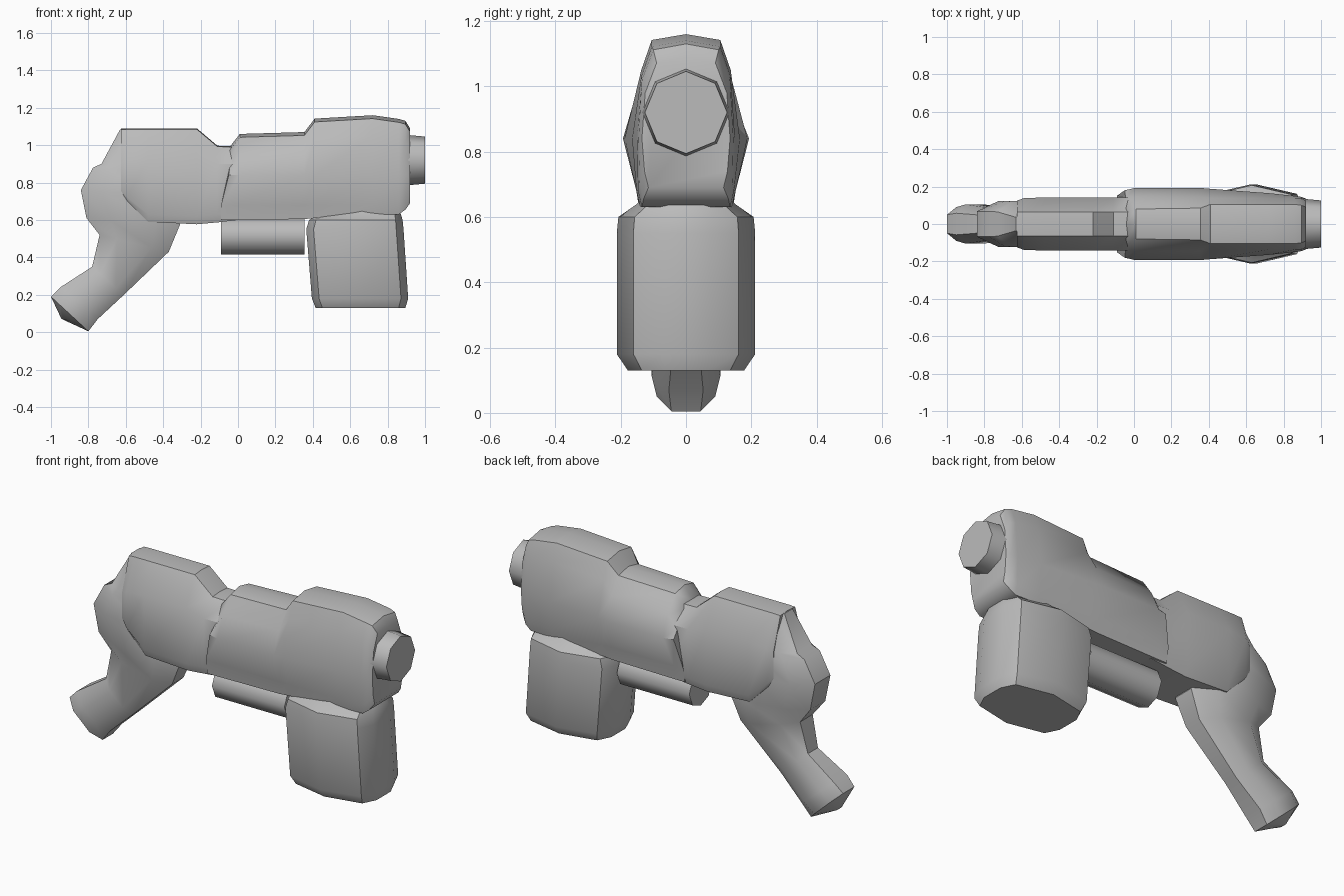
import bpy, bmesh, math
from mathutils import Vector

grey = bpy.data.materials.new("plain grey")
grey.diffuse_color = (0.5, 0.5, 0.5, 1)


def loft(name, rings, angle=38):
    """Skin a list of closed rings and cap both ends."""
    bm = bmesh.new()
    vs = [[bm.verts.new(p) for p in r] for r in rings]
    n = len(rings[0])
    for a, b in zip(vs, vs[1:]):
        for i in range(n):
            j = (i + 1) % n
            bm.faces.new((a[i], a[j], b[j], b[i]))
    bm.faces.new(vs[0])
    bm.faces.new(vs[-1])
    bmesh.ops.recalc_face_normals(bm, faces=bm.faces)
    me = bpy.data.meshes.new(name)
    bm.to_mesh(me)
    bm.free()
    me.materials.append(grey)
    me.polygons.foreach_set("use_smooth", [True] * len(me.polygons))
    me.set_sharp_from_angle(angle=math.radians(angle))
    ob = bpy.data.objects.new(name, me)
    bpy.context.collection.objects.link(ob)
    return ob


def mirror(half):
    """Half section (x, y, z), top to bottom, mirrored over y = 0."""
    return half + [(x, -y, z) for x, y, z in reversed(half) if y > 0]


# Front body: x, top z, bottom z, top / shoulder / middle / bottom half widths
def body_ring(x, zt, zb, tw, sw, mw, bw, low=0.0):
    zl = max(0.68, zb + 0.05)
    return mirror([(x, 0, zt), (x, tw, zt - 0.018), (x, sw, zt - 0.11),
                   (x - low * 0.1, mw, 0.84), (x - low, bw + 0.012, zl),
                   (x - low, bw, zb)])


loft("front_body", [body_ring(*s) for s in [
    (-0.045, 0.99, 0.60, 0.08, 0.14, 0.18, 0.14, 0.045),
    (0.01, 1.06, 0.60, 0.08, 0.145, 0.193, 0.14, 0.04),
    (0.355, 1.07, 0.605, 0.085, 0.145, 0.193, 0.14),
    (0.41, 1.142, 0.61, 0.105, 0.137, 0.188, 0.14),
    (0.72, 1.16, 0.63, 0.105, 0.137, 0.165, 0.14),
    (0.86, 1.14, 0.63, 0.105, 0.137, 0.15, 0.135),
    (0.895, 1.13, 0.655, 0.10, 0.135, 0.145, 0.13),
    (0.92, 1.09, 0.69, 0.09, 0.125, 0.135, 0.115)]])


# Rear body: slab with sloping roof shoulders
def rear_ring(x, zt, zs, zl, zb, w, tw=0.065):
    return mirror([(x, 0, zt), (x, tw, zt - 0.005), (x, w, zs),
                   (x, w, zl), (x, w - 0.015, zb), (x, 0, zb)])


loft("rear_body", [rear_ring(*s) for s in [
    (-0.625, 1.088, 0.90, 0.76, 0.735, 0.125),
    (-0.59, 1.09, 0.92, 0.72, 0.70, 0.138),
    (-0.48, 1.09, 0.93, 0.63, 0.59, 0.142),
    (-0.22, 1.09, 0.93, 0.62, 0.577, 0.142),
    (-0.11, 0.997, 0.90, 0.63, 0.587, 0.142),
    (0.0, 0.995, 0.90, 0.64, 0.60, 0.142)]])


# Handle: back point, front point and half width of each slanted ring
def grip_ring(bx, bz, fx, fz, w):
    b, f = Vector((bx, 0, bz)), Vector((fx, 0, fz))
    c, d = (b + f) / 2, (f - b) / 2
    shape = [(-1, .55), (-.5, 1), (.5, 1), (1, .5),
             (1, -.5), (.5, -1), (-.5, -1), (-1, -.55)]
    return [c + d * u + Vector((0, w * v, 0)) for u, v in shape]


loft("handle", [grip_ring(*s) for s in [
    (-0.945, 0.073, -0.935, 0.067, 0.02),
    (-1.0, 0.19, -0.80, 0.005, 0.09),
    (-0.95, 0.24, -0.75, 0.07, 0.105),
    (-0.78, 0.35, -0.61, 0.20, 0.08),
    (-0.74, 0.52, -0.37, 0.43, 0.10),
    (-0.81, 0.61, -0.31, 0.575, 0.12),
    (-0.84, 0.76, -0.38, 0.72, 0.123),
    (-0.775, 0.88, -0.42, 0.85, 0.123),
    (-0.73, 0.90, -0.44, 0.92, 0.118),
    (-0.63, 1.085, -0.47, 1.08, 0.065)]])


# Canister under the front: z, back x, front x, half width
def can_ring(z, x0, x1, w):
    c, r = (x0 + x1) / 2, (x1 - x0) / 2
    shape = [(1, .35), (.85, .76), (0, 1), (-.85, .76), (-1, .35),
             (-1, -.35), (-.85, -.76), (0, -1), (.85, -.76), (1, -.35)]
    return [(c + r * u, w * v, z) for u, v in shape]


loft("canister", [can_ring(*s) for s in [
    (0.13, 0.415, 0.895, 0.178), (0.18, 0.395, 0.91, 0.212),
    (0.55, 0.365, 0.885, 0.212), (0.60, 0.38, 0.88, 0.207),
    (0.64, 0.45, 0.868, 0.15), (0.67, 0.50, 0.85, 0.13)]])


# Octagonal tubes lying along x
def tube(name, x0, x1, z, r0, r1, ry=1.0):
    ang = [math.pi / 4 * i for i in range(8)]
    loft(name, [[(x, r * ry * math.sin(a), z + r * math.cos(a)) for a in ang]
                for x, r in ((x0, r0), (x1, r1))], 50)


tube("nozzle", 0.88, 1.0, 0.92, 0.137, 0.126)
tube("lower_tube", -0.09, 0.355, 0.515, 0.1, 0.1)
